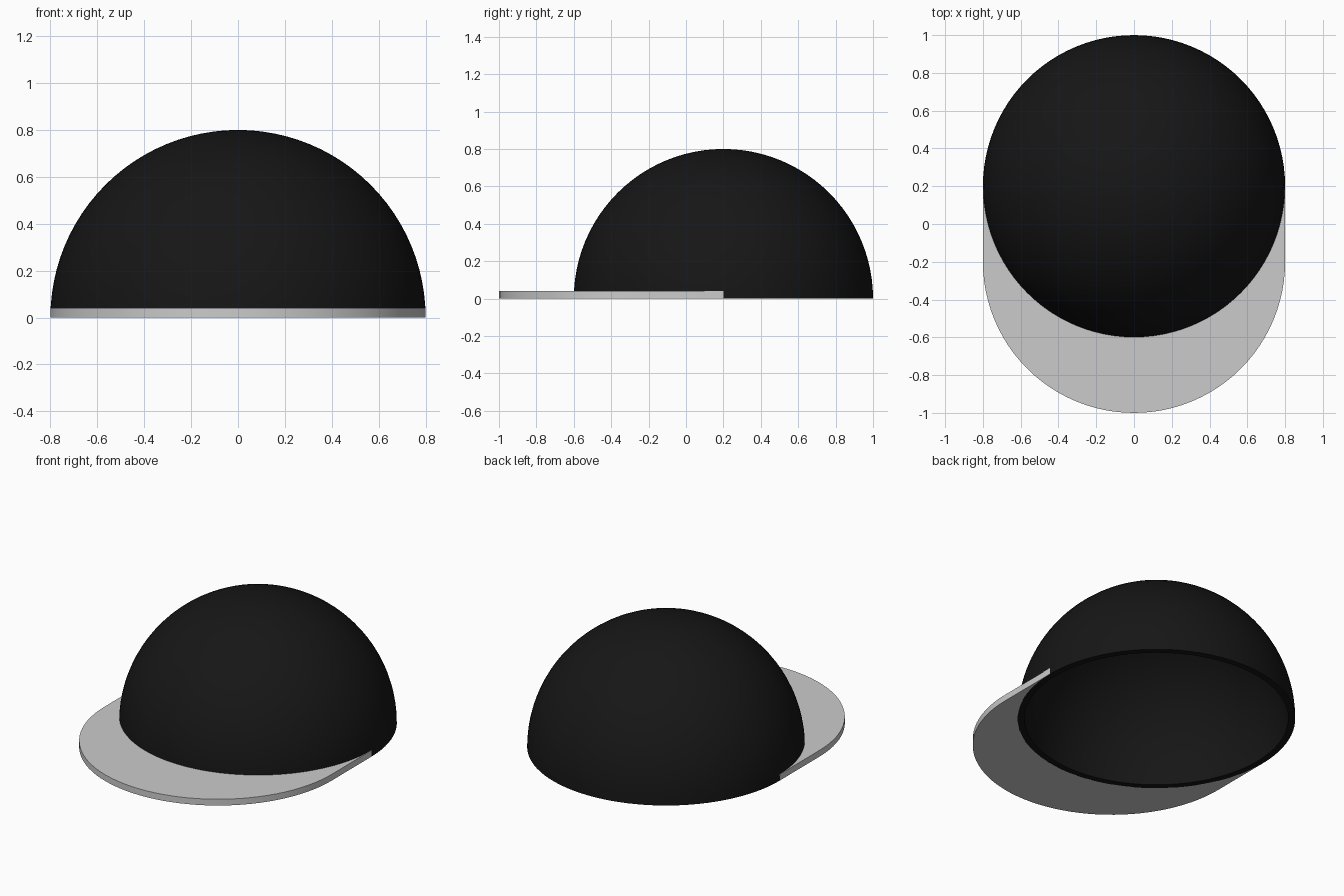
import bpy, bmesh
from math import sin, cos, pi, radians
from mathutils import Vector

if "Cube" in bpy.data.objects:
    bpy.data.objects.remove(bpy.data.objects["Cube"])

R, WALL, CY = 0.8, 0.04, 0.2      # dome radius, wall thickness, dome centre in y
BRIM_REACH, BRIM_H = 0.4, 0.04


def finish(name, bm):
    bmesh.ops.recalc_face_normals(bm, faces=bm.faces)
    me = bpy.data.meshes.new(name)
    bm.to_mesh(me)
    bm.free()
    ob = bpy.data.objects.new(name, me)
    bpy.context.collection.objects.link(ob)
    bpy.ops.object.select_all(action='DESELECT')
    ob.select_set(True)
    bpy.context.view_layer.objects.active = ob
    bpy.ops.object.shade_smooth_by_angle(angle=radians(30))
    return ob


# Dome: hollow half-sphere shell, lathed from an outer and inner quarter arc
def quarter(r, n=24):
    return [Vector((r * sin(i / n * pi / 2), CY, r * cos(i / n * pi / 2))) for i in range(n + 1)]

bm = bmesh.new()
verts = [bm.verts.new(p) for p in quarter(R) + quarter(R - WALL)[::-1]]
edges = [bm.edges.new(pair) for pair in zip(verts, verts[1:])]
bmesh.ops.spin(bm, geom=verts + edges, cent=(0, CY, 0), axis=(0, 0, 1),
               angle=2 * pi, steps=96)
bmesh.ops.remove_doubles(bm, verts=bm.verts, dist=1e-4)
dome = finish("cap_dome", bm)

black = bpy.data.materials.new("black_cloth")
black.diffuse_color = (0.008, 0.008, 0.008, 1)
black.use_nodes = True
black.node_tree.nodes["Principled BSDF"].inputs["Base Color"].default_value = black.diffuse_color
dome.data.materials.append(black)

# Brim: flat crescent that hugs the front half of the dome
def front_arc(r, cy, n=48):
    return [(r * cos(pi + pi * i / n), cy + r * sin(pi + pi * i / n), 0) for i in range(n + 1)]

outline = ([(-R, CY, 0)] + front_arc(R, CY - BRIM_REACH) + [(R, CY, 0)]
           + front_arc(R - 0.002, CY)[::-1])
bm = bmesh.new()
face = bm.faces.new([bm.verts.new(p) for p in outline])
top = bmesh.ops.extrude_face_region(bm, geom=[face])["geom"]
bmesh.ops.translate(bm, vec=(0, 0, BRIM_H),
                    verts=[v for v in top if isinstance(v, bmesh.types.BMVert)])
finish("cap_brim", bm)
